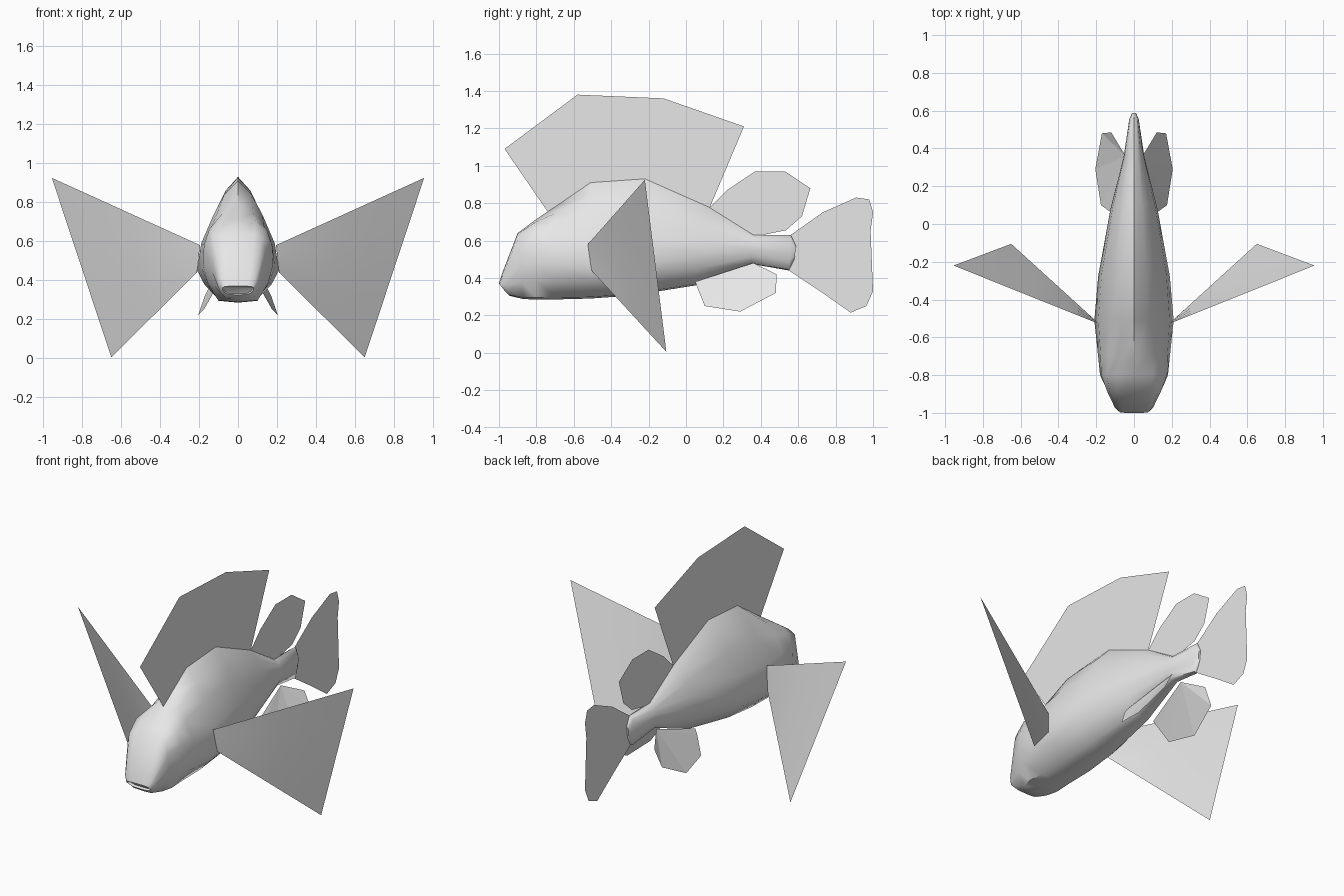
import bpy, bmesh, math
from mathutils import Vector

cube = bpy.data.objects.get("Cube")
if cube:
    bpy.data.objects.remove(cube, do_unlink=True)

grey = bpy.data.materials.new("pale_grey")
grey.use_nodes = True
grey.diffuse_color = (0.8, 0.8, 0.8, 1)
grey.node_tree.nodes["Principled BSDF"].inputs["Base Color"].default_value = (0.8, 0.8, 0.8, 1)


def finish(name, bm, angle=None):
    me = bpy.data.meshes.new(name)
    bm.to_mesh(me)
    bm.free()
    me.materials.append(grey)
    ob = bpy.data.objects.new(name, me)
    bpy.context.collection.objects.link(ob)
    if angle:
        bpy.ops.object.select_all(action='DESELECT')
        ob.select_set(True)
        bpy.context.view_layer.objects.active = ob
        bpy.ops.object.shade_smooth_by_angle(angle=math.radians(angle))
    return ob


# Half cross-section from top to bottom (side, height): slim back and boxy head
SLIM = [(0, 1), (.33, .85), (.6, .62), (.9, .3), (1, 0), (.82, -.45), (.45, -.95), (0, -1)]
BOXY = [(0, 1), (.6, .98), (.9, .85), (1, .5), (1, 0), (.88, -.5), (.6, -.95), (0, -1)]

# Body sections: y at top, y at bottom, top z, widest z, bottom z, half width, boxiness
SECTIONS = [
    (-1.0, -.965, .37, .35, .325, .08, 1),
    (-.985, -.945, .42, .36, .305, .10, 1),
    (-.90, -.87, .64, .46, .287, .14, 1),
    (-.80, -.80, .715, .48, .285, .18, .7),
    (-.70, -.70, .78, .47, .285, .19, .3),
    (-.51, -.51, .91, .45, .29, .21, 0),
    (-.22, -.30, .93, .47, .305, .19, 0),
    (.12, .05, .78, .52, .36, .125, 0),
    (.36, .35, .63, .55, .475, .055, .3),
    (.56, .55, .63, .535, .44, .025, .5),
    (.588, .58, .57, .54, .50, .012, .5),
]


def ring(bm, yt, yb, zt, zm, zb, w, box):
    half = []
    for s, b in zip(SLIM, BOXY):
        u, v = Vector(s).lerp(Vector(b), box)
        z = zm + v * ((zt - zm) if v > 0 else (zm - zb))
        y = yb + (yt - yb) * (z - zb) / (zt - zb)
        half.append((u * w, y, z))
    pts = half + [(-x, y, z) for x, y, z in half[-2:0:-1]]
    return [bm.verts.new(p) for p in pts]


# Body lofted from mouth to tail root
bm = bmesh.new()
rings = [ring(bm, *s) for s in SECTIONS]
n = len(rings[0])
for a, b in zip(rings, rings[1:]):
    for i in range(n):
        j = (i + 1) % n
        bm.faces.new((a[i], a[j], b[j], b[i]))
mouth = bm.faces.new(rings[0])
bm.faces.new(rings[-1][::-1])
bmesh.ops.recalc_face_normals(bm, faces=bm.faces)
# Recessed mouth opening
bmesh.ops.inset_region(bm, faces=[mouth], thickness=.008)
bmesh.ops.translate(bm, verts=list(mouth.verts), vec=(0, .02, 0))
finish("body", bm, 50)


def sheet(name, pts):
    bm = bmesh.new()
    bm.faces.new([bm.verts.new(p) for p in pts])
    bmesh.ops.triangulate(bm, faces=bm.faces)
    return finish(name, bm)


# Fins on the centre line, as (y, z) outlines
CENTRE_FINS = {
    "front_dorsal_fin": [(-.73, .74), (-.97, 1.09), (-.58, 1.38), (-.12, 1.36), (.31, 1.21),
                         (.22, 1.0), (.12, .76), (-.22, .90), (-.5, .88)],
    "rear_dorsal_fin": [(.12, .77), (.22, .87), (.37, .97), (.53, .97), (.665, .88),
                        (.62, .73), (.535, .655), (.36, .62)],
    "tail_fin": [(.56, .63), (.73, .75), (.91, .83), (.98, .82), (1.0, .75), (.95, .62),
                 (.94, .56), (.955, .42), (1.0, .33), (.965, .25), (.88, .215), (.73, .32),
                 (.55, .44)],
}
for name, outline in CENTRE_FINS.items():
    sheet(name, [(0, y, z) for y, z in outline])

# Paired fins
PELVIC = [(.10, .05, .38), (.12, .06, .35), (.175, .10, .25), (.205, .29, .22),
          (.17, .48, .32), (.12, .485, .42), (.045, .36, .48)]
PECTORAL = [Vector(p) for p in
            [(.195, -.525, .58), (.21, -.505, .44), (.955, -.22, .925), (.65, -.105, .005)]]

for side, sx in (("left", 1), ("right", -1)):
    sheet(side + "_pelvic_fin", [(sx * x, y, z) for x, y, z in PELVIC])
    # Large side fin, slightly twisted from root to tip
    bm = bmesh.new()
    root_top, root_low, tip_top, tip_low = PECTORAL
    k = 4
    grid = []
    for i in range(k + 1):
        top, low = root_top.lerp(tip_top, i / k), root_low.lerp(tip_low, i / k)
        row = [top.lerp(low, j / k) for j in range(k + 1)]
        grid.append([bm.verts.new((sx * p.x, p.y, p.z)) for p in row])
    for i in range(k):
        for j in range(k):
            bm.faces.new((grid[i][j], grid[i + 1][j], grid[i + 1][j + 1], grid[i][j + 1]))
    finish(side + "_pectoral_fin", bm, 40)
